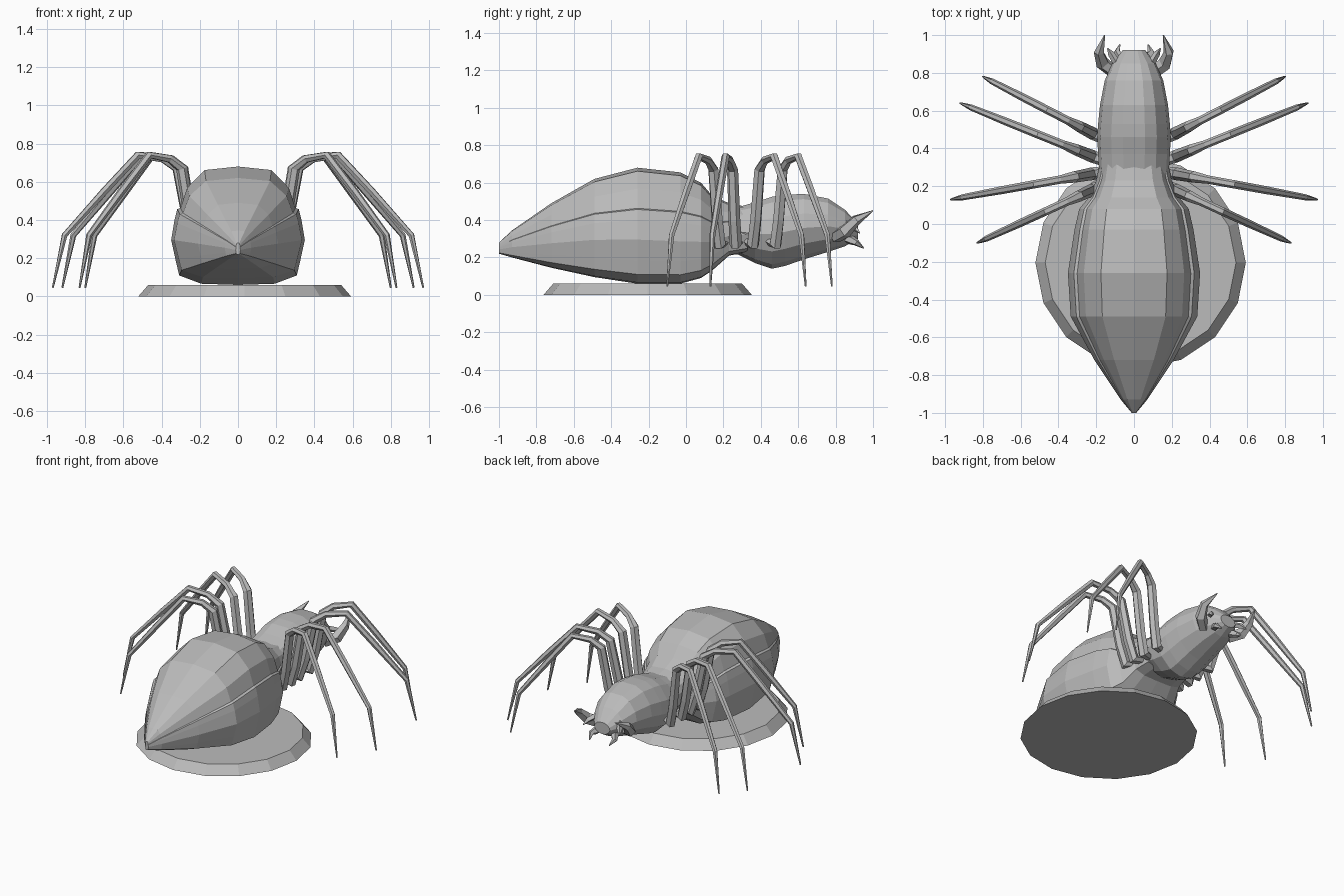
import bpy, bmesh, math
from mathutils import Vector

if "Cube" in bpy.data.objects:
    bpy.data.objects.remove(bpy.data.objects["Cube"], do_unlink=True)

grey = bpy.data.materials.new("plain_grey")
grey.use_nodes = True
COLOUR = (0.5, 0.5, 0.5, 1)
grey.diffuse_color = COLOUR
grey.node_tree.nodes["Principled BSDF"].inputs["Base Color"].default_value = COLOUR


def loft(name, rings):
    """Skin a list of equal-length rings, closing both ends."""
    bm = bmesh.new()
    rows = [[bm.verts.new(p) for p in ring] for ring in rings]
    n = len(rows[0])
    for a, b in zip(rows, rows[1:]):
        for i in range(n):
            j = (i + 1) % n
            bm.faces.new((a[i], a[j], b[j], b[i]))
    bm.faces.new(rows[0])
    bm.faces.new(rows[-1])
    bmesh.ops.recalc_face_normals(bm, faces=bm.faces)
    mesh = bpy.data.meshes.new(name)
    bm.to_mesh(mesh)
    bm.free()
    mesh.materials.append(grey)
    obj = bpy.data.objects.new(name, mesh)
    bpy.context.collection.objects.link(obj)
    return obj


def body(name, half, stations):
    """Half section (width, height fractions) scaled at (y, bottom, top, half width)."""
    section = half + [(-x, z) for x, z in reversed(half[1:-1])]
    return loft(name, [[(x * w, y, lo + z * (hi - lo)) for x, z in section]
                       for y, lo, hi, w in stations])


def tube(name, points, radii, sides=6):
    """Tapered limb following a path in one upright plane or nearly so."""
    pts = [Vector(p) for p in points]
    span = pts[-1] - pts[0]
    side = Vector((-span.y, span.x, 0)).normalized()
    rings = []
    for i, (p, r) in enumerate(zip(pts, radii)):
        t = (pts[min(i + 1, len(pts) - 1)] - pts[max(i - 1, 0)]).normalized()
        u = (side - t * side.dot(t)).normalized()
        v = t.cross(u)
        rings.append([p + r * (u * math.cos(a) + v * math.sin(a))
                      for a in (math.tau * k / sides for k in range(sides))])
    return loft(name, rings)


def pair(name, points, radii, sides=6):
    for label, s in (("left", 1), ("right", -1)):
        tube(f"{name}_{label}", [(s * x, y, z) for x, y, z in points], radii, sides)


# Abdomen, with a small step where the back shell meets the flanks
body("abdomen",
     [(0, 0), (.55, .01), (.88, .08), (.93, .2), (1, .38), (.95, .55),
      (.91, .64), (.86, .65), (.76, .82), (.5, .97), (0, 1)],
     [(-1, .22, .28, .012), (-.93, .2, .345, .07), (-.72, .145, .49, .21),
      (-.49, .095, .62, .335), (-.26, .06, .68, .35), (-.03, .06, .655, .315),
      (.08, .09, .6, .29), (.14, .13, .53, .24), (.23, .21, .49, .2), (.33, .23, .47, .18)])

# Head and chest
body("head_and_chest",
     [(0, 0), (.45, .06), (.82, .24), (1, .48), (.92, .7), (.62, .92), (.3, 1), (0, 1)],
     [(.2, .23, .46, .17), (.28, .215, .47, .185), (.37, .17, .495, .19), (.46, .14, .525, .195),
      (.53, .155, .535, .19), (.63, .19, .54, .18), (.76, .23, .515, .155),
      (.85, .26, .455, .115), (.92, .3, .38, .06)])

# Legs: hip and foot positions on plan, sharing one arched outline
LEGS = {
    "front_leg": ((.2, .47), (.8, .78)),
    "second_leg": ((.2, .35), (.92, .64)),
    "third_leg": ((.2, .27), (.97, .13)),
    "back_leg": ((.2, .19), (.83, -.1)),
}
OUTLINE = [(-.1, .29, .025), (.03, .27, .034), (.08, .4, .032), (.15, .67, .03),
           (.25, .72, .022), (.42, .74, .022), (.65, .55, .021), (.92, .32, .016), (1, .045, .005)]
for name, (hip, foot) in LEGS.items():
    a, b = Vector(hip), Vector(foot)
    pair(name, [(*a.lerp(b, t), z) for t, z, r in OUTLINE], [r for t, z, r in OUTLINE])

# Feelers and fangs
pair("feeler", [(.1, .8, .31), (.165, .85, .34), (.185, .91, .4), (.155, 1, .45)],
     [.035, .038, .028, .003], 5)
pair("fang", [(.05, .84, .31), (.075, .89, .29), (.09, .91, .28), (.075, .95, .25)],
     [.025, .024, .018, .003], 5)
pair("brow_spike", [(.09, .85, .38), (.12, .9, .36), (.14, .93, .33)], [.02, .018, .003], 4)

# Round stand
bpy.ops.mesh.primitive_cone_add(vertices=16, radius1=.557, radius2=.505, depth=.06,
                                location=(.035, -.205, .03), rotation=(0, 0, math.pi / 2))
stand = bpy.context.object
stand.name = "stand"
stand.data.materials.append(grey)
